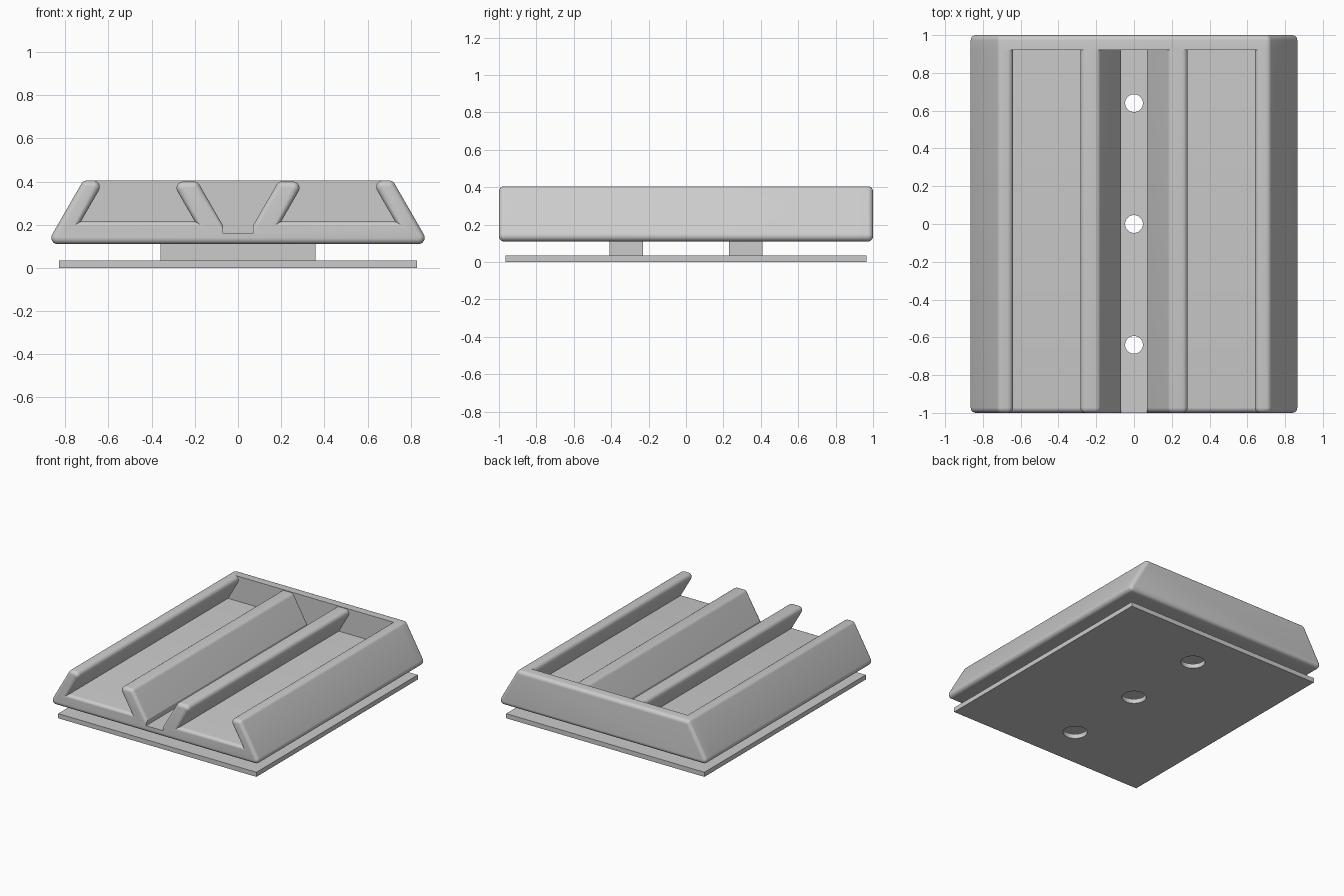
import bpy, bmesh, math
from mathutils import Vector

cube = bpy.data.objects.get("Cube")
if cube:
    bpy.data.objects.remove(cube, do_unlink=True)

grey = bpy.data.materials.new("light_grey")
grey.use_nodes = True
grey.diffuse_color = (0.6, 0.6, 0.6, 1)
grey.node_tree.nodes["Principled BSDF"].inputs["Base Color"].default_value = (0.6, 0.6, 0.6, 1)

R = 0.03        # fillet radius
HOLES = (-0.64, 0, 0.64)


def fillet(corners, steps=6):
    """Replace each (x, z, radius) corner by an arc."""
    out = []
    for i, (x, z, r) in enumerate(corners):
        p = Vector((x, z))
        if r == 0:
            out.append(p)
            continue
        a = (Vector(corners[i - 1][:2]) - p).normalized()
        b = (Vector(corners[(i + 1) % len(corners)][:2]) - p).normalized()
        half = a.angle(b) / 2
        centre = p + (a + b).normalized() * r / math.sin(half)
        start = (p + a * r / math.tan(half) - centre).normalized()
        end = (p + b * r / math.tan(half) - centre).normalized()
        out += [centre + start.slerp(end, k / steps).normalized() * r for k in range(steps + 1)]
    return out


def mirrored(half):
    return half + [(-x, z, r) for x, z, r in reversed(half)]


def finish(bm, name):
    bmesh.ops.recalc_face_normals(bm, faces=bm.faces)
    mesh = bpy.data.meshes.new(name)
    bm.to_mesh(mesh)
    bm.free()
    mesh.materials.append(grey)
    obj = bpy.data.objects.new(name, mesh)
    bpy.context.collection.objects.link(obj)
    return obj


def prism(name, corners, y0, y1, rounded):
    """Extrude a section along y and round the end edges chosen by a rule."""
    bm = bmesh.new()
    face = bm.faces.new([bm.verts.new((p.x, y0, p.y)) for p in fillet(corners)])
    new = bmesh.ops.extrude_face_region(bm, geom=[face], use_keep_orig=True)["geom"]
    bmesh.ops.translate(bm, vec=(0, y1 - y0, 0), verts=[v for v in new if isinstance(v, bmesh.types.BMVert)])
    bmesh.ops.recalc_face_normals(bm, faces=bm.faces)
    edges = [e for e in bm.edges if rounded(e.verts[0].co, e.verts[1].co)]
    bmesh.ops.bevel(bm, geom=edges, offset=R * 0.93, segments=5, profile=0.5,
                    affect='EDGES', clamp_overlap=False)
    return finish(bm, name)


def box(name, size, centre):
    bm = bmesh.new()
    bmesh.ops.create_cube(bm, size=1)
    bmesh.ops.scale(bm, vec=size, verts=bm.verts)
    bmesh.ops.translate(bm, vec=centre, verts=bm.verts)
    return finish(bm, name)


def drill(obj, radius):
    """Cut the row of vertical screw holes."""
    bm = bmesh.new()
    for y in HOLES:
        made = bmesh.ops.create_cone(bm, cap_ends=True, segments=40, radius1=radius, radius2=radius, depth=1)
        bmesh.ops.translate(bm, vec=(0, y, 0), verts=made["verts"])
    cutter = finish(bm, "hole_cutter")
    cutter.hide_render = True
    mod = obj.modifiers.new("holes", 'BOOLEAN')
    mod.operation, mod.solver, mod.object = 'DIFFERENCE', 'EXACT', cutter
    bpy.context.view_layer.objects.active = obj
    bpy.ops.object.modifier_apply(modifier=mod.name)
    bpy.data.objects.remove(cutter, do_unlink=True)


def smooth(obj):
    bpy.ops.object.select_all(action='DESELECT')
    obj.select_set(True)
    bpy.context.view_layer.objects.active = obj
    bpy.ops.object.shade_smooth_by_angle(angle=math.radians(28))


# Tray section: sloped outer side, leaning rail, undercut pocket, leaning rib, centre channel
outer = [(0.887, 0.11, R), (0.717, 0.405, R)]
rail_and_pocket = [(0.618, 0.405, R), (0.728, 0.215, 0), (0.2, 0.215, 0)]
rib_and_channel = [(0.307, 0.4, R), (0.187, 0.4, R), (0.07, 0.197, 0), (0.07, 0.16, 0)]


def tray_front(a, b):
    in_channel = max(abs(a.x), abs(b.x)) < 0.071 and min(a.z, b.z) > 0.15
    return max(a.y, b.y) < -0.99 and not in_channel


tray = prism("tray", mirrored(outer + rail_and_pocket + rib_and_channel), -1, 0.92, tray_front)
drill(tray, 0.047)
smooth(tray)

# Back wall closing the pockets
wall = prism("back_wall", mirrored(outer), 0.92, 1, lambda a, b: min(a.y, b.y) > 0.99)
smooth(wall)

# Base plate with wider holes
plate = box("base_plate", (1.66, 1.93, 0.035), (0, 0, 0.0175))
drill(plate, 0.085)
smooth(plate)

# Spacer bars between plate and tray
for side, y in (("front", -0.32), ("back", 0.32)):
    box(side + "_spacer", (0.72, 0.18, 0.079), (0, y, 0.0725))
